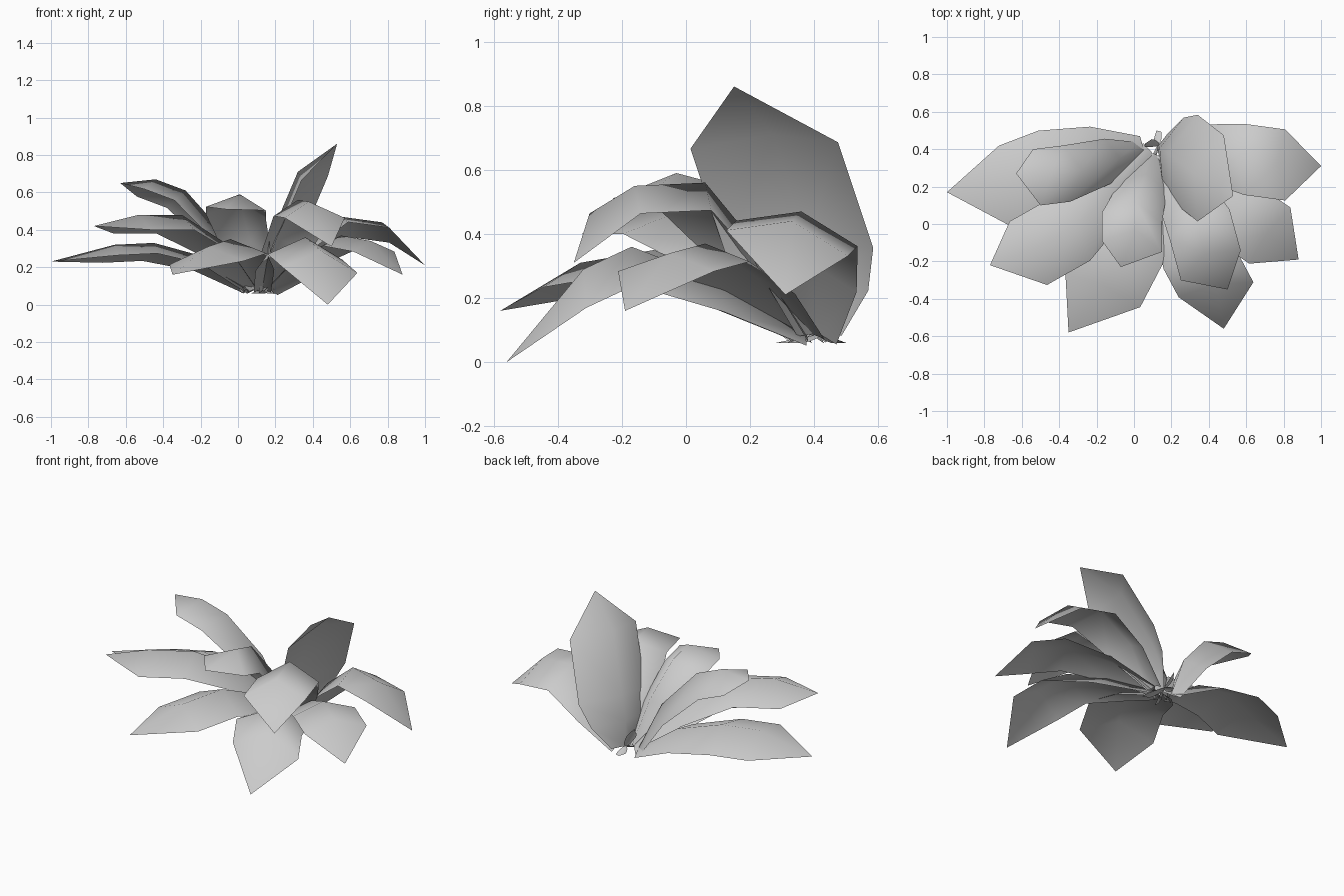
import bpy, bmesh
from mathutils import Vector

default_cube = bpy.data.objects.get("Cube")
if default_cube:
    bpy.data.objects.remove(default_cube, do_unlink=True)

# One flat grey for the whole plant
grey = bpy.data.materials.new("leaf_grey")
grey.use_nodes = True
grey.diffuse_color = (0.6, 0.6, 0.6, 1)
grey.node_tree.nodes["Principled BSDF"].inputs["Base Color"].default_value = grey.diffuse_color

CROWN = Vector((0.13, 0.42, 0.09))   # the leaves start around this point


def finish(name, bm):
    """Turn a bmesh into a smooth-shaded object."""
    mesh = bpy.data.meshes.new(name)
    bmesh.ops.recalc_face_normals(bm, faces=bm.faces)
    if sum(f.normal.z for f in bm.faces) < 0:
        bmesh.ops.reverse_faces(bm, faces=bm.faces)
    for face in bm.faces:
        face.smooth = True
    bm.to_mesh(mesh)
    bm.free()
    mesh.materials.append(grey)
    obj = bpy.data.objects.new(name, mesh)
    bpy.context.collection.objects.link(obj)


def leaf(name, middle, shoulder, tip, side, drop, reach=0.05, bow=0.03):
    """Pointed leaf: a midrib through four rows, with both edges folded down.

    middle, shoulder and tip lie on the midrib; side reaches from the midrib
    to one edge; drop is how far the edges fall below the midrib; reach is
    how far out from the crown the leaf starts.
    """
    middle, shoulder, tip, side = (Vector(v) for v in (middle, shoulder, tip, side))
    outward = middle - CROWN
    outward.z = 0
    base = CROWN + outward.normalized() * reach
    up = side.cross(shoulder - base).normalized()
    if up.z < 0:
        up.negate()
    low = base.lerp(middle, 0.5) + up * bow
    rows = [(base, 0.32), (low, 0.8), (middle, 1.0), (shoulder, 1.0)]
    bm = bmesh.new()
    grid = []
    for rib, width in rows:
        grid.append([bm.verts.new(rib + side * width * s - up * drop * width * abs(s))
                     for s in (-1, 0, 1)])
    for near, far in zip(grid, grid[1:]):
        for i in range(2):
            bm.faces.new((near[i], near[i + 1], far[i + 1], far[i]))
    end = bm.verts.new(tip)
    for i in range(2):
        bm.faces.new((grid[-1][i], grid[-1][i + 1], end))
    finish(name, bm)


# Low spreading leaves
leaf("leaf_far_right", (-0.45, 0.29, 0.33), (-0.66, 0.21, 0.32), (-1, 0.17, 0.23),
     side=(0.04, -0.22, 0.02), drop=0.08, reach=0.08, bow=0.05)
leaf("leaf_front_right", (-0.3, 0, 0.48), (-0.53, -0.13, 0.48), (-0.77, -0.22, 0.42),
     side=(0.1, -0.17, 0.01), drop=0.1, bow=0.06)
leaf("leaf_front", (-0.04, -0.1, 0.35), (-0.16, -0.33, 0.31), (-0.35, -0.58, 0.16),
     side=(0.2, -0.09, 0.01), drop=0.09)
leaf("leaf_front_left", (0.36, -0.17, 0.36), (0.44, -0.32, 0.29), (0.48, -0.56, 0),
     side=(0.2, 0.04, -0.015), drop=0.11)
leaf("leaf_left", (0.55, 0.06, 0.37), (0.71, -0.05, 0.34), (0.88, -0.19, 0.16),
     side=(0.11, 0.15, 0), drop=0.06)
leaf("leaf_far_left", (0.55, 0.36, 0.47), (0.77, 0.33, 0.44), (1, 0.31, 0.21),
     side=(0, 0.19, -0.04), drop=0.08)

# Raised inner leaves
leaf("inner_leaf_right", (-0.28, 0.29, 0.61), (-0.44, 0.27, 0.67), (-0.63, 0.27, 0.65),
     side=(0.02, -0.15, 0.02), drop=0.11, reach=0.08, bow=0.05)
leaf("inner_leaf_front", (0.01, 0.12, 0.55), (0.01, -0.03, 0.59), (-0.07, -0.23, 0.51),
     side=(0.16, -0.03, -0.01), drop=0.12)
leaf("inner_leaf_left", (0.32, 0.06, 0.56), (0.38, -0.16, 0.55), (0.5, -0.35, 0.31),
     side=(0.16, 0.08, 0), drop=0.11)
leaf("upright_leaf_back", (0.18, 0.38, 0.38), (0.32, 0.27, 0.71), (0.53, 0.15, 0.86),
     side=(0.07, 0.23, 0.01), drop=0.1, reach=0, bow=0.02)

# Short shoots at the crown
for i, (x, y, z) in enumerate([(0.08, 0.28, 0.06), (0.2, 0.31, 0.06),
                               (0.12, 0.5, 0.06), (0.06, 0.43, 0.22)]):
    end = Vector((x, y, z))
    leaf("crown_shoot_%d" % i, CROWN.lerp(end, 0.5), CROWN.lerp(end, 0.7), end,
         side=(0.02, 0.02, 0), drop=0.01, reach=0, bow=0)
